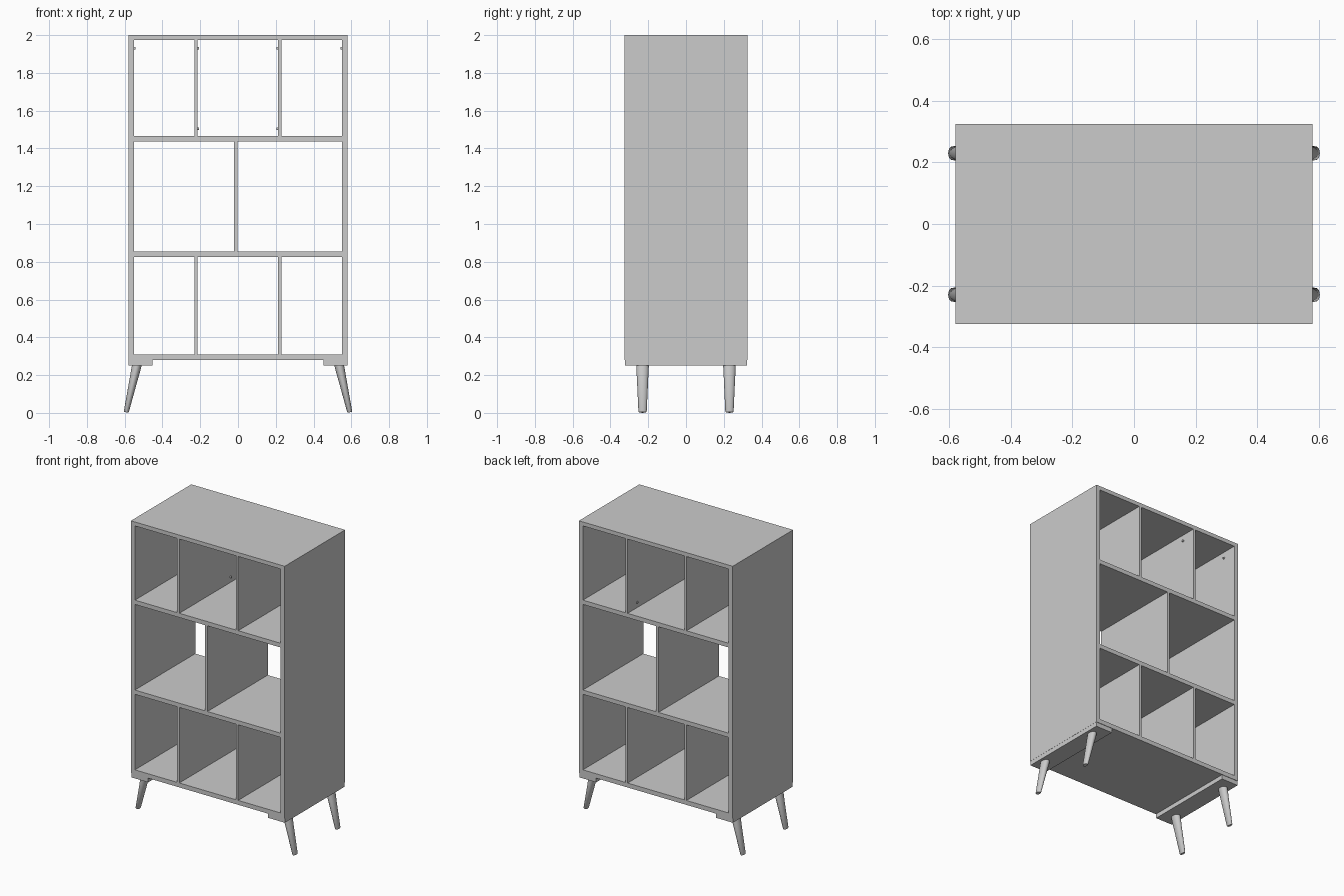
import bpy, bmesh, math
from mathutils import Vector, Matrix

if "Cube" in bpy.data.objects:
    bpy.data.objects.remove(bpy.data.objects["Cube"])

DEPTH = 0.325   # half depth of the carcass


def new_object(name, bm):
    bmesh.ops.recalc_face_normals(bm, faces=bm.faces)
    mesh = bpy.data.meshes.new(name)
    bm.to_mesh(mesh)
    bm.free()
    ob = bpy.data.objects.new(name, mesh)
    bpy.context.collection.objects.link(ob)
    return ob


def panel(name, x0, x1, z0, z1, half_y=DEPTH):
    bm = bmesh.new()
    size = (x1 - x0, 2 * half_y, z1 - z0)
    centre = ((x0 + x1) / 2, 0, (z0 + z1) / 2)
    bmesh.ops.create_cube(bm, size=1, matrix=Matrix.Translation(centre) @ Matrix.Diagonal((*size, 1)))
    return new_object(name, bm)


# Outer carcass
panel("top_panel", -0.58, 0.58, 1.973, 2.0)
panel("bottom_panel", -0.55, 0.55, 0.28, 0.31)
panel("left_side", -0.58, -0.55, 0.28, 1.973)
panel("right_side", 0.55, 0.58, 0.28, 1.973)

# Shelves
panel("upper_shelf", -0.55, 0.55, 1.438, 1.467)
panel("lower_shelf", -0.55, 0.55, 0.825, 0.854)

# Upright dividers
for row, z0, z1 in (("upper", 1.467, 1.973), ("lower", 0.31, 0.825)):
    panel(f"{row}_left_divider", -0.231, -0.215, z0, z1)
    panel(f"{row}_right_divider", 0.213, 0.229, z0, z1)
panel("middle_divider", -0.02, -0.003, 0.854, 1.438)


# Small fixing pins near the back of the top row
def pin(name, x, z, direction):
    bm = bmesh.new()
    m = Matrix.Translation((x + direction * 0.002, 0.225, z)) @ Matrix.Rotation(math.pi / 2, 4, 'Y')
    bmesh.ops.create_cone(bm, cap_ends=True, segments=12, radius1=0.007, radius2=0.007,
                          depth=0.012, matrix=m)
    return new_object(name, bm)


for i, (x, z, d) in enumerate([(-0.55, 1.93, 1), (0.55, 1.93, -1),
                               (-0.215, 1.93, 1), (0.213, 1.93, -1),
                               (-0.215, 1.505, 1), (0.213, 1.505, -1)]):
    pin(f"fixing_pin_{i + 1}", x, z, d)


# Splayed oval legs: rings of (fraction along leg, x radius, y radius)
LEG_RINGS = [(0, 0.011, 0.018), (0.02, 0.0135, 0.022), (0.72, 0.022, 0.030),
             (0.85, 0.024, 0.0325), (1, 0.025, 0.033)]


def leg(name, sx, sy, sides=24):
    foot = Vector((sx * 0.592, sy * 0.23, 0.003))
    head = Vector((sx * 0.535, sy * 0.23, 0.255))
    axis = head - foot
    across = Vector((axis.z, 0, -axis.x)).normalized()
    bm = bmesh.new()
    rings = []
    for t, rx, ry in LEG_RINGS:
        ring = []
        for k in range(sides):
            a = 2 * math.pi * k / sides
            p = foot + axis * t + across * rx * math.cos(a)
            p.y += ry * math.sin(a)
            ring.append(bm.verts.new(p))
        rings.append(ring)
    for lo, hi in zip(rings, rings[1:]):
        for k in range(sides):
            n = (k + 1) % sides
            bm.faces.new((lo[k], lo[n], hi[n], hi[k]))
    bm.faces.new(rings[0][::-1])
    bm.faces.new(rings[-1])
    ob = new_object(name, bm)
    bpy.ops.object.select_all(action='DESELECT')
    ob.select_set(True)
    bpy.context.view_layer.objects.active = ob
    bpy.ops.object.shade_smooth_by_angle(angle=math.radians(35))


# Mounting plates and the four legs
for side, sx in (("left", -1), ("right", 1)):
    xs = sorted((sx * 0.452, sx * 0.579))
    panel(f"{side}_leg_plate", xs[0], xs[1], 0.25, 0.28, 0.322)
    for end, sy in (("front", -1), ("back", 1)):
        leg(f"{end}_{side}_leg", sx, sy)
